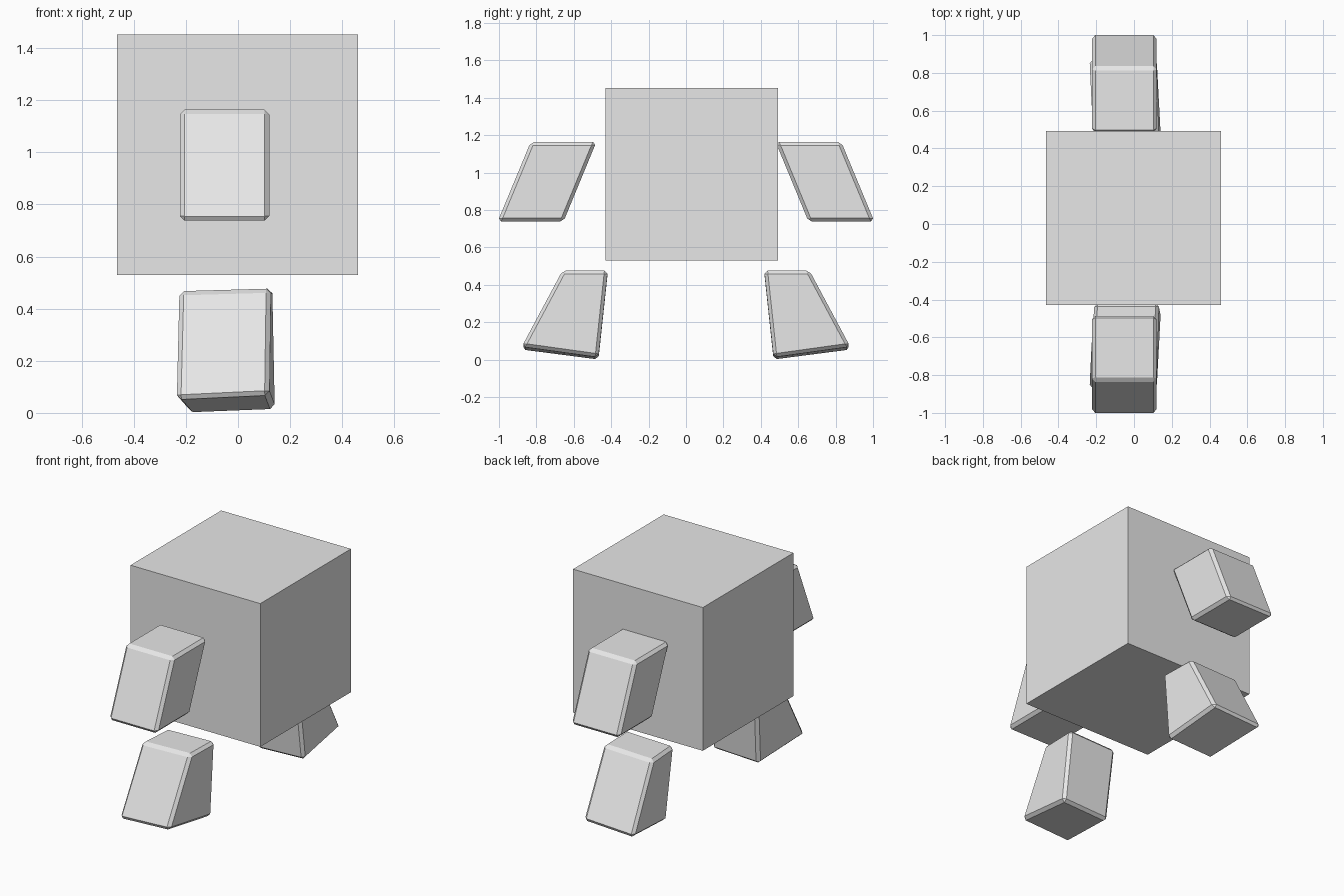
import bpy
import bmesh

default = bpy.data.objects.get("Cube")
if default:
    bpy.data.objects.remove(default, do_unlink=True)

# One pale grey for every part
grey = bpy.data.materials.new("pale_grey")
grey.use_nodes = True
grey.diffuse_color = (0.8, 0.8, 0.8, 1)
grey.node_tree.nodes["Principled BSDF"].inputs["Base Color"].default_value = (0.8, 0.8, 0.8, 1)


def block(name, bottom, top, side=1, bevel=0):
    """Six-sided block from a bottom and a top quad; side=-1 mirrors it in y."""
    bm = bmesh.new()
    low, high = [[bm.verts.new((x, y * side, z)) for x, y, z in quad]
                 for quad in (bottom, top)]
    bm.faces.new(low)
    bm.faces.new(high)
    for i in range(4):
        j = (i + 1) % 4
        bm.faces.new((low[i], low[j], high[j], high[i]))
    bmesh.ops.recalc_face_normals(bm, faces=bm.faces)
    mesh = bpy.data.meshes.new(name)
    bm.to_mesh(mesh)
    bm.free()
    mesh.materials.append(grey)
    obj = bpy.data.objects.new(name, mesh)
    bpy.context.collection.objects.link(obj)
    if bevel:
        mod = obj.modifiers.new("chamfer", 'BEVEL')
        mod.width = bevel
        mod.segments = 1
        mod.limit_method = 'NONE'
    return obj


def quad(x0, x1, y0, y1, z):
    return [(x0, y0, z), (x1, y0, z), (x1, y1, z), (x0, y1, z)]


# Body
block("body", quad(-0.465, 0.46, -0.43, 0.493, 0.53),
      quad(-0.465, 0.46, -0.43, 0.493, 1.453))

# Slanted arms and flared, slightly twisted legs, front and back
for label, side in (("front", 1), ("back", -1)):
    block(label + "_arm",
          quad(-0.223, 0.12, -1.007, -0.655, 0.738),
          quad(-0.223, 0.12, -0.83, -0.479, 1.164), side, 0.018)
    block(label + "_leg",
          [(-0.237, -0.878, 0.053), (0.12, -0.878, 0.07),
           (0.142, -0.468, 0.013), (-0.19, -0.468, 0.0)],
          [(-0.226, -0.66, 0.467), (0.126, -0.66, 0.477),
           (0.132, -0.418, 0.477), (-0.21, -0.418, 0.467)], side, 0.018)
